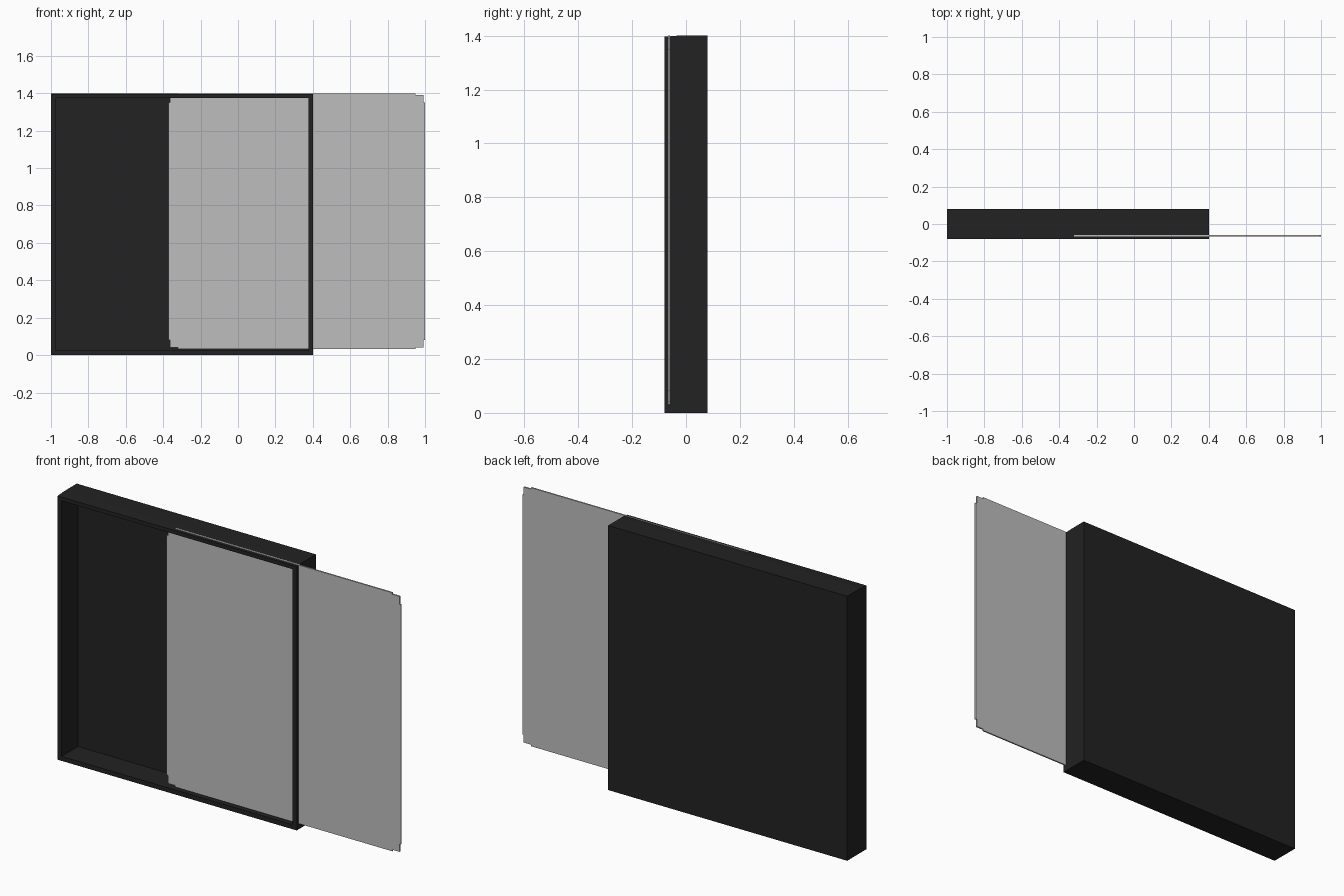
import bpy, bmesh
from mathutils import Vector

cube = bpy.data.objects.get("Cube")
if cube:
    bpy.data.objects.remove(cube, do_unlink=True)


def material(name, value):
    m = bpy.data.materials.new(name)
    m.use_nodes = True
    color = (value, value, value, 1)
    m.diffuse_color = color
    m.node_tree.nodes["Principled BSDF"].inputs["Base Color"].default_value = color
    return m


def make_object(name, bm, mat):
    bmesh.ops.recalc_face_normals(bm, faces=bm.faces)
    mesh = bpy.data.meshes.new(name)
    bm.to_mesh(mesh)
    bm.free()
    mesh.materials.append(mat)
    obj = bpy.data.objects.new(name, mesh)
    bpy.context.collection.objects.link(obj)
    return obj


black = material("matte black", 0.016)
grey = material("panel grey", 0.515)

# Shallow open case: a box whose front is inset and pushed back
SIZE, DEPTH, WALL = 1.4, 0.16, 0.024
bm = bmesh.new()
bmesh.ops.create_cube(bm, size=1)
for v in bm.verts:
    v.co = Vector((v.co.x * SIZE - 0.3, v.co.y * DEPTH, (v.co.z + 0.5) * SIZE))
front = min(bm.faces, key=lambda f: f.calc_center_median().y)
bmesh.ops.inset_region(bm, faces=[front], thickness=WALL, use_even_offset=True)
inner = bmesh.ops.extrude_discrete_faces(bm, faces=[front])["faces"][0]
bmesh.ops.translate(bm, verts=inner.verts, vec=(0, DEPTH - WALL, 0))
bmesh.ops.remove_doubles(bm, verts=bm.verts, dist=0.0001)

# Slight fall of the top edge in front of the seam
bmesh.ops.bisect_plane(bm, geom=bm.verts[:] + bm.edges[:] + bm.faces[:],
                       plane_co=(0, -0.03, 0), plane_no=(0, 1, 0))
for v in bm.verts:
    if v.co.z > SIZE - 0.001 and v.co.y < -0.05:
        v.co.z -= 0.004
make_object("case", bm, black)

# Sliding panel with small notched corners, drawn out to the left
X0, X1, Z0, Z1 = -0.372, 1.0, 0.032, 1.4
NOTCH, LONG = 0.008, 0.05
half_x, half_z = (X1 - X0) / 2, (Z1 - Z0) / 2
corner = [(half_x, half_z - LONG), (half_x - NOTCH, half_z - LONG),
          (half_x - NOTCH, half_z - NOTCH), (half_x - LONG, half_z - NOTCH),
          (half_x - LONG, half_z)]
outline = []
for sx, sz in ((1, 1), (-1, 1), (-1, -1), (1, -1)):
    points = [(x * sx, z * sz) for x, z in corner]
    outline += points if sx == sz else points[::-1]

bm = bmesh.new()
verts = [bm.verts.new((x + (X0 + X1) / 2, -0.067, z + (Z0 + Z1) / 2))
         for x, z in outline]
face = bm.faces.new(verts)
ext = bmesh.ops.extrude_face_region(bm, geom=[face])
bmesh.ops.translate(bm, vec=(0, 0.008, 0),
                    verts=[g for g in ext["geom"] if isinstance(g, bmesh.types.BMVert)])
make_object("sliding_panel", bm, grey)
